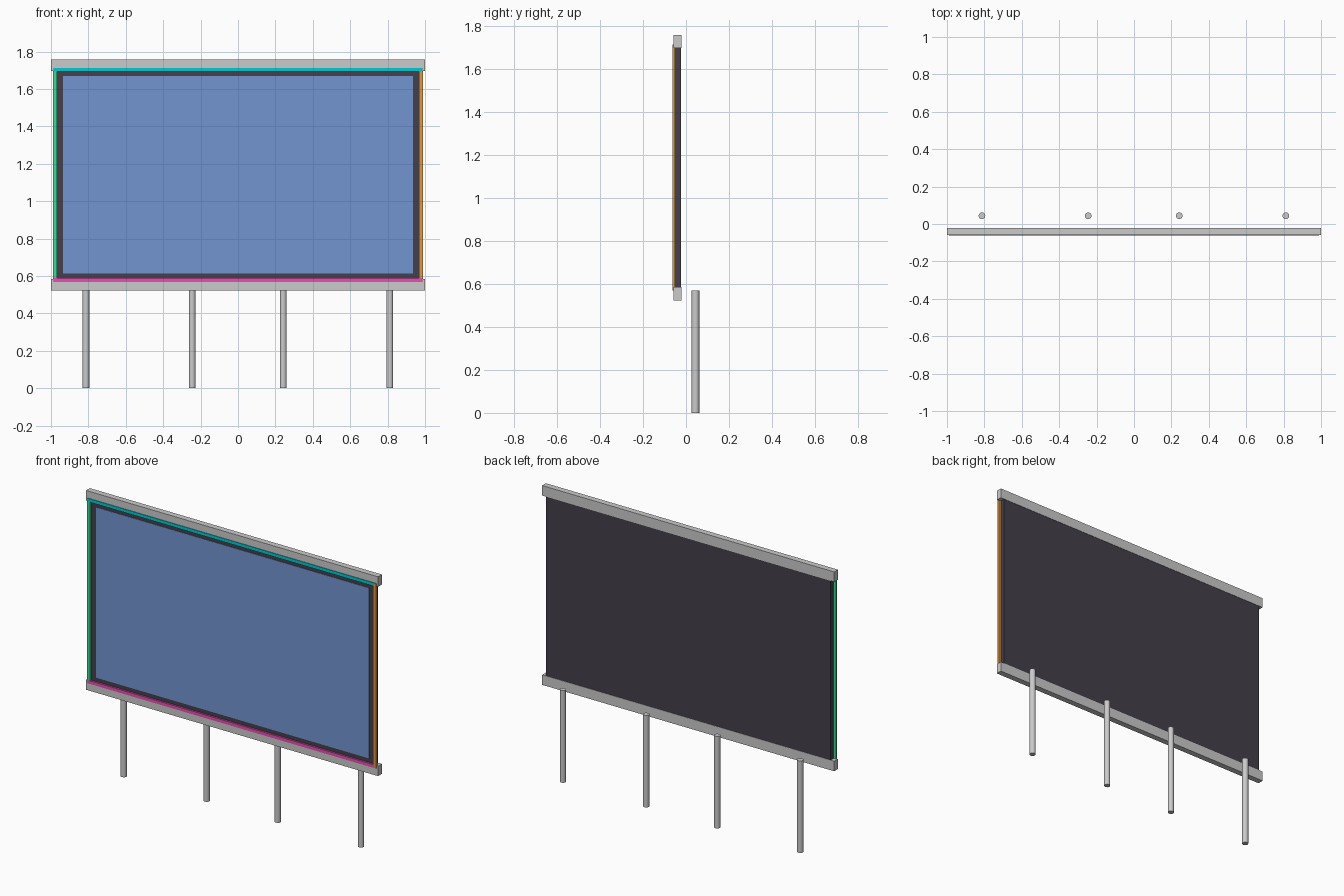
import bpy

if "Cube" in bpy.data.objects:
    bpy.data.objects.remove(bpy.data.objects["Cube"])


def material(name, rgb):
    m = bpy.data.materials.new(name)
    m.diffuse_color = (*rgb, 1)
    m.use_nodes = True
    m.node_tree.nodes["Principled BSDF"].inputs["Base Color"].default_value = m.diffuse_color
    return m


def box(name, x, y, z, mat=None):
    """Box from (min, max) ranges on each axis."""
    bpy.ops.mesh.primitive_cube_add(size=1, location=[(a + b) / 2 for a, b in (x, y, z)])
    ob = bpy.context.object
    ob.name = name
    ob.scale = [b - a for a, b in (x, y, z)]
    bpy.ops.object.transform_apply(location=False, rotation=False, scale=True)
    if mat:
        ob.data.materials.append(mat)
    return ob


dark = material("dark_panel", (0.06, 0.05, 0.07))
blue = material("screen_blue", (0.17, 0.30, 0.64))
cyan = material("light_cyan", (0.0, 0.6, 0.65))
pink = material("light_pink", (0.8, 0.08, 0.45))
green = material("light_green", (0.05, 0.7, 0.3))
orange = material("light_orange", (0.75, 0.32, 0.06))

# Horizontal rails
box("top_rail", (-1, 1), (-0.058, -0.021), (1.695, 1.757))
box("bottom_rail", (-1, 1), (-0.058, -0.021), (0.523, 0.585))

# Backing panel and the display face set on it
box("back_panel", (-0.975, 0.975), (-0.051, -0.023), (0.58, 1.70), dark)
box("screen", (-0.936, 0.936), (-0.053, -0.050), (0.613, 1.668), blue)

# Light strips around the panel
strip_y = (-0.062, -0.051)
box("top_light", (-0.987, 0.987), strip_y, (1.693, 1.713), cyan)
box("bottom_light", (-0.987, 0.987), strip_y, (0.568, 0.588), pink)
box("left_light", (-0.99, -0.969), strip_y, (0.569, 1.712), green)
box("right_light", (0.969, 0.99), strip_y, (0.569, 1.712), orange)

# Round support posts
for i, x in enumerate((-0.813, -0.245, 0.242, 0.812)):
    bpy.ops.mesh.primitive_cylinder_add(vertices=16, radius=0.018, depth=0.57,
                                        location=(x, 0.044, 0.285))
    bpy.context.object.name = f"support_post_{i + 1}"
    bpy.ops.object.shade_smooth_by_angle()
